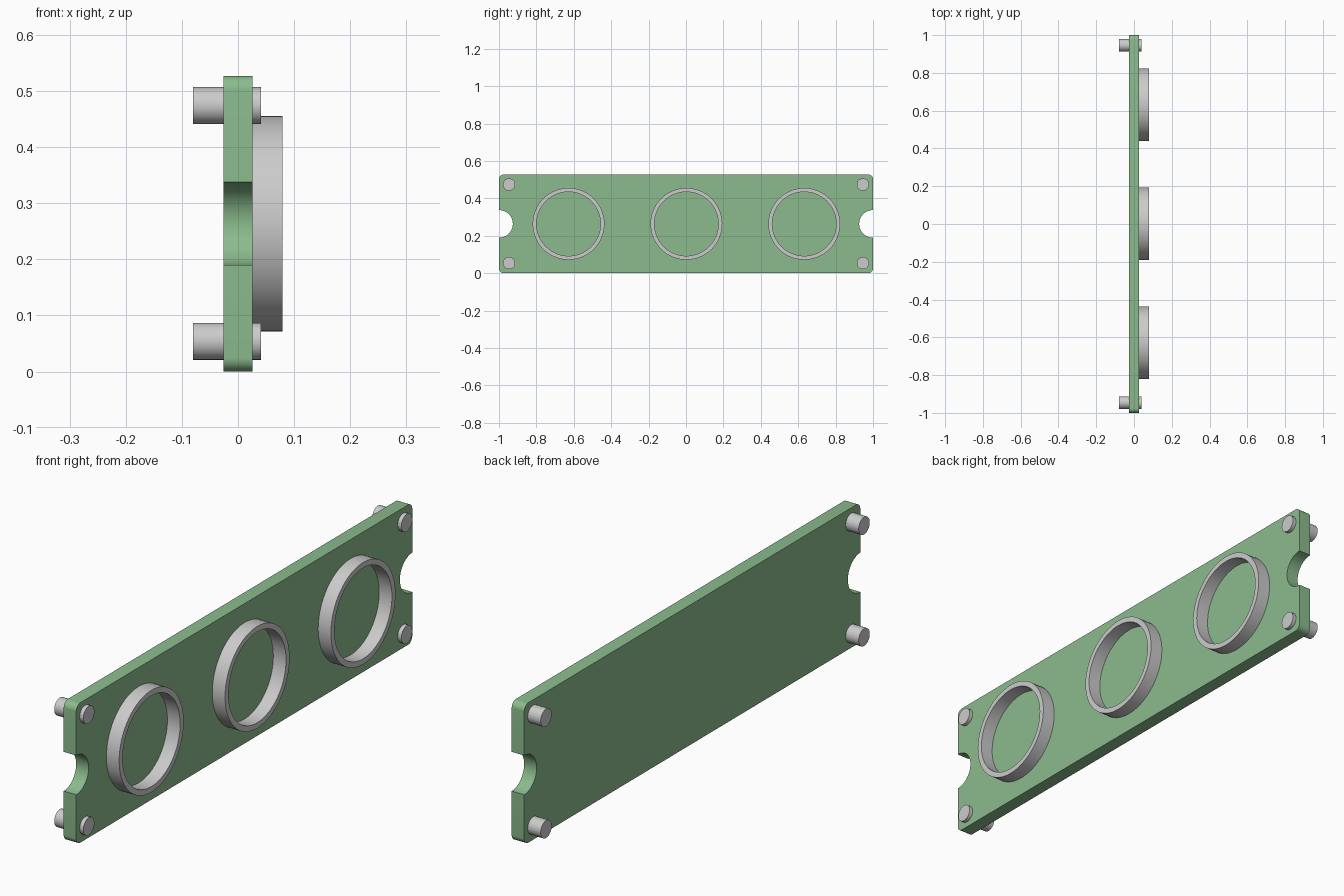
import bpy, bmesh
from math import pi, cos, sin, radians

if "Cube" in bpy.data.objects:
    bpy.data.objects.remove(bpy.data.objects["Cube"])

T = 0.026            # half plate thickness
H = 0.527            # plate height
MID = H / 2


def finish(name, bm, color=None):
    bmesh.ops.recalc_face_normals(bm, faces=bm.faces)
    me = bpy.data.meshes.new(name)
    bm.to_mesh(me)
    bm.free()
    ob = bpy.data.objects.new(name, me)
    bpy.context.collection.objects.link(ob)
    if color:
        mat = bpy.data.materials.new(name + "_green")
        mat.diffuse_color = color
        mat.use_nodes = True
        mat.node_tree.nodes["Principled BSDF"].inputs["Base Color"].default_value = mat.diffuse_color
        me.materials.append(mat)
    bpy.ops.object.select_all(action='DESELECT')
    ob.select_set(True)
    bpy.context.view_layer.objects.active = ob
    bpy.ops.object.shade_smooth_by_angle(angle=radians(30))
    return ob


def arc(cy, cz, r, a0, a1, n):
    return [(cy + r * cos(a0 + (a1 - a0) * i / n),
             cz + r * sin(a0 + (a1 - a0) * i / n)) for i in range(n + 1)]


# plate: rounded rectangle with a half-round notch in each short end
R, NOTCH = 0.025, 0.074
half = (arc(1 - R, R, R, -pi / 2, 0, 8)
        + arc(1, MID, NOTCH, 1.5 * pi, pi / 2, 32)
        + arc(1 - R, H - R, R, 0, pi / 2, 8))
outline = half + [(-y, z) for y, z in reversed(half)]
bm = bmesh.new()
face = bm.faces.new([bm.verts.new((-T, y, z)) for y, z in outline])
ext = bmesh.ops.extrude_face_region(bm, geom=[face])
bmesh.ops.translate(bm, vec=(2 * T, 0, 0),
                    verts=[v for v in ext["geom"] if isinstance(v, bmesh.types.BMVert)])
finish("plate", bm, (0.26, 0.5, 0.27, 1))


def lathe(name, profile, cy, cz, closed, n=64):
    """Spin (x, radius) points around an x-parallel axis."""
    bm = bmesh.new()
    rings = [[bm.verts.new((x, cy + r * cos(2 * pi * i / n), cz + r * sin(2 * pi * i / n)))
              for i in range(n)] for x, r in profile]
    pairs = list(zip(rings, rings[1:]))
    if closed:
        pairs.append((rings[-1], rings[0]))
    else:
        bm.faces.new(rings[0])
        bm.faces.new(rings[-1])
    for a, b in pairs:
        for i in range(n):
            j = (i + 1) % n
            bm.faces.new((a[i], a[j], b[j], b[i]))
    return finish(name, bm)


# three raised rings on the +x face
for label, y in (("left", -0.628), ("middle", 0.002), ("right", 0.632)):
    lathe("ring_" + label, [(T, 0.171), (T, 0.192), (0.079, 0.192), (0.079, 0.171)],
          y, MID, True)

# four pins through the corners
for side, y in (("left", -0.946), ("right", 0.946)):
    for level, z in (("lower", 0.054), ("upper", 0.474)):
        lathe(f"pin_{level}_{side}", [(-0.08, 0.033), (0.041, 0.033)], y, z, False, 32)
